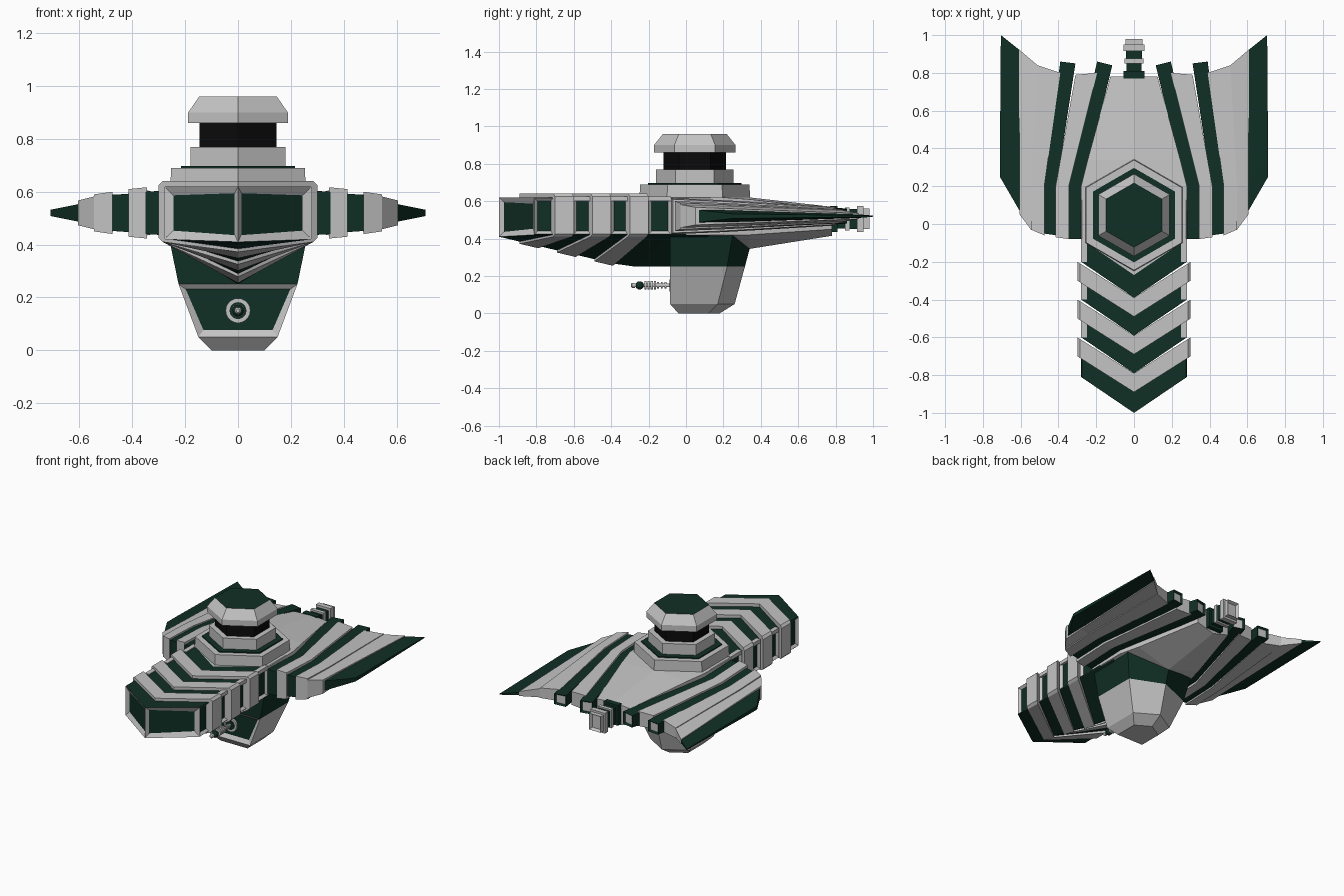
import bpy, bmesh, math
from mathutils import Vector

if "Cube" in bpy.data.objects:
    bpy.data.objects.remove(bpy.data.objects["Cube"])


def material(name, rgb):
    m = bpy.data.materials.new(name)
    m.diffuse_color = (*rgb, 1)
    m.use_nodes = True
    m.node_tree.nodes["Principled BSDF"].inputs["Base Color"].default_value = m.diffuse_color
    return m


WHITE, GREEN, BLACK = 0, 1, 2
MATS = [material("pale_grey", (0.55, 0.55, 0.55)),
        material("dark_green", (0.005, 0.028, 0.018)),
        material("black", (0.003, 0.003, 0.003))]


def loft(name, rings, rule=WHITE, split=False, panels=None, mirror=False):
    """Skin equal rings of points. rule: colour, or function of a face.
    panels: function of a face giving (width, depth, colour) for an inset, or None."""
    bm = bmesh.new()
    rows = [[bm.verts.new(p) for p in r] for r in rings]
    n = len(rows[0])
    for a, b in zip(rows, rows[1:]):
        for i in range(n):
            j = (i + 1) % n
            bm.faces.new((a[i], a[j], b[j], b[i]))
    for r in (rows[0], rows[-1]):
        if split:  # cap folded along the centre line
            h = n // 2
            bm.faces.new(r[:h + 1])
            bm.faces.new(r[h:] + r[:1])
        else:
            bm.faces.new(r)
    bmesh.ops.recalc_face_normals(bm, faces=bm.faces)
    bm.normal_update()
    for f in bm.faces:
        f.material_index = rule(f) if callable(rule) else rule
    if panels:
        for f in list(bm.faces):
            p = panels(f)
            if p:
                bmesh.ops.inset_individual(bm, faces=[f], thickness=p[0], depth=p[1])
                f.material_index = p[2]
    me = bpy.data.meshes.new(name)
    bm.to_mesh(me)
    bm.free()
    for m in MATS:
        me.materials.append(m)
    ob = bpy.data.objects.new(name, me)
    bpy.context.collection.objects.link(ob)
    if mirror:
        ob.modifiers.new("mirror", 'MIRROR').use_mirror_merge = False
    return ob


def box(name, x, y, z, rule, **kw):
    ring = lambda yy: [(x[0], yy, z[0]), (x[1], yy, z[0]), (x[1], yy, z[1]), (x[0], yy, z[1])]
    return loft(name, [ring(y[0]), ring(y[1])], rule, **kw)


def turned(name, profile, rule, n=16, axis='Z', centre=(0, 0, 0), phase=0.0):
    """Rings of n sides from (radius, position) pairs along an axis."""
    c, rings = Vector(centre), []
    for r, t in profile:
        ring = []
        for i in range(n):
            a = 2 * math.pi * i / n + phase
            u, v = r * math.cos(a), r * math.sin(a)
            ring.append(c + Vector((u, v, t) if axis == 'Z' else (u, t, v)))
        rings.append(ring)
    return loft(name, rings, rule)


# ---- Neck: chevron slices with a V keel ----
SWEEP = 0.19


def keel_z(y):
    return max(0.25, 0.41 - 0.235 * (y + 1.0))


def section(yc, w, zt, zb, zc, c):
    pts = [(0, zt), (w - c, zt), (w, zt - c), (w, zb + c), (w - c, zb), (0, zc)]
    half = [(x, yc + SWEEP * x / w, z) for x, z in pts]
    return half + [(-x, y, z) for x, y, z in half[-2:0:-1]]


def neck_rule(f):
    return GREEN if abs(f.normal.z) > 0.3 else WHITE


def neck_panels(f):
    if abs(f.normal.x) > 0.95 and f.calc_area() > 0.01:
        return 0.022, -0.015, GREEN
    if f.normal.y < -0.5 and f.calc_center_median().y < -0.85 and f.calc_area() > 0.02:
        return 0.036, -0.015, GREEN


slices = [(-1.0, -0.89), (-0.79, -0.69), (-0.59, -0.49), (-0.39, -0.27)]
for i, (a, b) in enumerate(slices):
    loft(f"neck_section_{i + 1}",
         [section(y, 0.28, 0.62, 0.42, keel_z(y), 0.004) for y in (a, b)],
         neck_rule, split=True, panels=neck_panels)
    if i:  # pale rails along the top edge between ribs
        box(f"neck_rail_{i + 1}", (0.25, 0.281), (a + SWEEP, b + SWEEP), (0.60, 0.625),
            WHITE, mirror=True)
for i, a in enumerate((-0.89, -0.69, -0.49)):
    loft(f"neck_rib_{i + 1}",
         [section(y, 0.30, 0.64, 0.41, keel_z(y) - 0.012, 0.015) for y in (a, a + 0.1)],
         WHITE, split=True)

# ---- Core between neck and wings, then tapering tail body ----
loft("core", [section(y, 0.28, 0.62, 0.42, 0.25, 0.004) for y in (-0.27, -0.06)],
     lambda f: GREEN if f.normal.z < -0.3 else WHITE, split=True)


def body_ring(y, w, zt, zb, zc):
    return [(0, y, zt), (w, y, zt - 0.01), (w, y, zb), (0, y, zc), (-w, y, zb), (-w, y, zt - 0.01)]


loft("tail_body", [body_ring(0.0, 0.28, 0.625, 0.42, 0.35), body_ring(0.2, 0.28, 0.63, 0.42, 0.345),
                   body_ring(0.34, 0.245, 0.62, 0.42, 0.345), body_ring(0.78, 0.125, 0.57, 0.45, 0.415)],
     WHITE, split=True)

# ---- Wings: fanned strips, each (x inner, x outer) at front and back ----
MID = 0.52


def strip(name, xf, yf, xb, yb, hf, hb, colour, bend=(0.2, 0.2), k=0.88):
    def ring(x, y, h):
        return [(x[0], y[0], MID - h[0]), (x[1], y[1], MID - h[1]),
                (x[1], y[1], MID + h[1]), (x[0], y[0], MID + h[0])]
    hm = (hf[0] * k, hf[1] * k)
    end = None
    if name.startswith("thruster"):  # pale exhaust at the rear end
        end = lambda f: (0.014, -0.012, WHITE) if f.normal.y > 0.9 else None
    loft(name, [ring(xf, yf, hf), ring(xf, bend, hm), ring(xb, yb, hb)], colour,
         panels=end, mirror=True)


strip("thruster_strip_inner", (0.27, 0.35), (-0.08, -0.08), (0.115, 0.195), (0.84, 0.86),
      (0.085, 0.08), (0.042, 0.04), GREEN)
strip("wing_band_inner", (0.345, 0.415), (-0.08, -0.07), (0.195, 0.31), (0.80, 0.79),
      (0.097, 0.09), (0.05, 0.045), WHITE)
strip("thruster_strip_outer", (0.41, 0.48), (-0.06, -0.05), (0.31, 0.39), (0.85, 0.86),
      (0.073, 0.068), (0.038, 0.036), GREEN)
strip("wing_band_middle", (0.475, 0.545), (-0.06, -0.03), (0.39, 0.51), (0.80, 0.84),
      (0.08, 0.07), (0.04, 0.034), WHITE)
strip("wing_band_outer", (0.545, 0.605), (-0.03, 0.05), (0.51, 0.61), (0.84, 0.925),
      (0.062, 0.047), (0.03, 0.015), WHITE)
strip("wing_tip", (0.60, 0.71), (0.06, 0.25), (0.605, 0.705), (0.92, 1.0),
      (0.034, 0.012), (0.01, 0.003), GREEN, bend=(0.22, 0.35), k=0.95)

# ---- Tail engine: stacked blocks ----
for i, (y0, y1, w, col) in enumerate([(0.77, 0.81, 0.055, GREEN), (0.81, 0.85, 0.04, GREEN),
                                      (0.85, 0.875, 0.05, WHITE), (0.875, 0.915, 0.042, GREEN),
                                      (0.915, 0.95, 0.055, WHITE), (0.95, 0.98, 0.044, WHITE)]):
    box(f"tail_engine_{i + 1}", (-w, w), (y0, y1), (0.505 - w * 1.25, 0.505 + w * 1.25), col,
        panels=(lambda f: (0.015, -0.02, WHITE) if f.normal.y > 0.9 else None) if i == 5 else None)

# ---- Six-sided tower ----
C, P = (0, 0.047, 0), math.pi / 6
turned("tower_base", [(0.297, 0.60), (0.292, 0.69)], WHITE, 6, centre=C, phase=P)
turned("tower_deck", [(0.25, 0.685), (0.25, 0.697)], GREEN, 6, centre=C, phase=P)
turned("tower_wall", [(0.207, 0.69), (0.207, 0.77)], WHITE, 6, centre=C, phase=P)
turned("tower_window", [(0.168, 0.765), (0.168, 0.865)], BLACK, 6, centre=C, phase=P)
turned("tower_cap", [(0.218, 0.86), (0.218, 0.90), (0.17, 0.96)],
       lambda f: GREEN if f.normal.z > 0.95 else WHITE, 6, centre=C, phase=P)

# ---- Belly pod with a gun panel ----


def pod_ring(z, w, yf, ys, yb):
    return [(w, yf, z), (w, ys, z), (0, yb, z), (-w, ys, z), (-w, yf, z)]


loft("belly_pod", [pod_ring(0.42, 0.26, -0.085, 0.25, 0.36), pod_ring(0.25, 0.225, -0.085, 0.22, 0.315),
                   pod_ring(0.05, 0.15, -0.085, 0.17, 0.26), pod_ring(0.0, 0.10, -0.04, 0.12, 0.18)],
     lambda f: GREEN if f.calc_center_median().z > 0.25 else WHITE,
     panels=lambda f: (0.033, -0.015, GREEN)
     if f.normal.y < -0.95 and f.calc_center_median().z < 0.25 else None)

# ---- Gun ----
G = (0, 0, 0.15)
turned("gun_mount", [(0.047, -0.06), (0.047, -0.084)], WHITE, 20, 'Y', G)
turned("gun_mount_core", [(0.032, -0.07), (0.032, -0.088)], GREEN, 20, 'Y', G)
turned("gun_barrel", [(0.01, -0.07), (0.01, -0.28)], WHITE, 12, 'Y', G)
for i in range(3):
    y = -0.105 - 0.02 * i
    turned(f"gun_ring_{i + 1}", [(0.017, y), (0.017, y - 0.009)], WHITE, 12, 'Y', G)
for i in range(4):
    y = -0.16 - 0.017 * i
    turned(f"gun_collar_{i + 1}", [(0.024, y), (0.024, y - 0.012)], WHITE, 14, 'Y', G)
turned("gun_ball", [(0.023 * math.sin(a), -0.248 - 0.023 * math.cos(a))
                    for a in (0.3, 0.8, 1.3, 1.85, 2.35, 2.85)], GREEN, 14, 'Y', G)
turned("gun_muzzle", [(0.013, -0.272), (0.013, -0.288), (0.007, -0.295)], WHITE, 12, 'Y', G)
